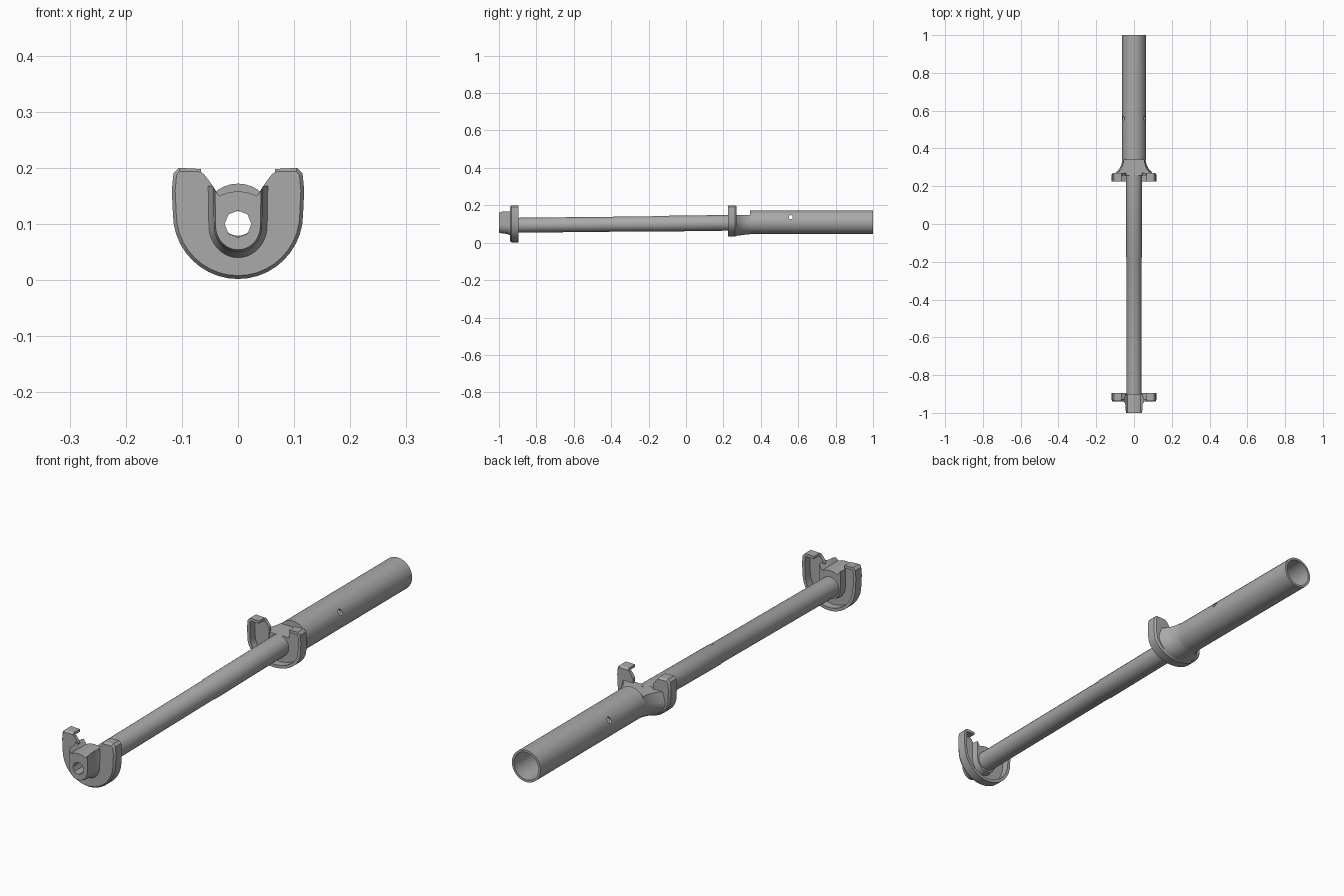
import bpy, bmesh
from math import sin, cos, pi, radians

cube = bpy.data.objects.get("Cube")
if cube:
    bpy.data.objects.remove(cube, do_unlink=True)

steel = bpy.data.materials.new("grey steel")
steel.use_nodes = True
GREY = (0.4, 0.4, 0.4, 1)
steel.diffuse_color = GREY
steel.node_tree.nodes["Principled BSDF"].inputs["Base Color"].default_value = GREY


def loft(name, rings, closed=False):
    """Skin a row of closed rings; cap the ends unless the row is a loop."""
    bm = bmesh.new()
    rows = [[bm.verts.new(p) for p in ring] for ring in rings]
    n = len(rows[0])
    pairs = list(zip(rows, rows[1:])) + ([(rows[-1], rows[0])] if closed else [])
    for a, b in pairs:
        for i in range(n):
            j = (i + 1) % n
            bm.faces.new((a[i], a[j], b[j], b[i]))
    if not closed:
        bm.faces.new(rows[0])
        bm.faces.new(rows[-1])
    bmesh.ops.recalc_face_normals(bm, faces=bm.faces)
    mesh = bpy.data.meshes.new(name)
    bm.to_mesh(mesh)
    bm.free()
    mesh.materials.append(steel)
    obj = bpy.data.objects.new(name, mesh)
    bpy.context.collection.objects.link(obj)
    return obj


def circle(r, y, z, sides):
    return [(r * cos(2 * pi * i / sides), y, z + r * sin(2 * pi * i / sides))
            for i in range(sides)]


def pipe(name, profile, sides):
    """Hollow turned part along y from a closed profile of (radius, y, centre z)."""
    return loft(name, [circle(r, y, z, sides) for r, y, z in profile], closed=True)


def cut(obj, cutter):
    mod = obj.modifiers.new("cut", 'BOOLEAN')
    mod.operation, mod.solver, mod.object = 'DIFFERENCE', 'EXACT', cutter
    bpy.context.view_layer.update()
    bpy.context.view_layer.objects.active = obj
    bpy.ops.object.modifier_apply(modifier=mod.name)
    bpy.data.objects.remove(cutter, do_unlink=True)


ARC = 20


def guard(name, y, direction, bottom):
    """U-shaped dished guard: plate at y, rim and tip lips running in direction."""
    # Stations hold the outer edge, rim inner edge and plate inner edge
    horn = [((.066, .198), (.066, .188), (.060, .188)),
            ((.105, .200), (.103, .188), (.056, .183)),
            ((.115, .190), (.104, .184), (.050, .175)),
            ((.118, .160), (.106, .160), (.044, .166))]
    stations = list(horn)
    for i in range(ARC + 1):
        a = pi * i / ARC
        c, s = cos(a), sin(a)
        stations.append(((.116 * c, .118 - (.118 - bottom) * s),
                         (.104 * c, .118 - (.106 - bottom) * s),
                         (.042 * c, .100 - .042 * s)))
    stations += [tuple((-x, z) for x, z in st) for st in reversed(horn)]
    rings = []
    for outer, rim, inner in stations:
        mid = [(o + r) / 2 for o, r in zip(outer, rim)]
        section = [(inner, 0), (mid, 0), (outer, .008), (outer, .045),
                   (rim, .045), (rim, .014), (inner, .014)]
        rings.append([(p[0], y + direction * d, p[1]) for p, d in section])
    return loft(name, rings)


def u_ring(y, half, bottom, centre, top):
    """U outline with a rounded bottom, closed by the right half of a top profile."""
    arc = [(half * cos(pi * i / ARC), centre - (centre - bottom) * sin(pi * i / ARC))
           for i in range(ARC + 1)]
    left = [(-x, z) for x, z in top]
    right = [(x, z) for x, z in reversed(top)]
    return [(x, y, z) for x, z in arc + left + right]


# Guards, dished towards each other
parts = [guard("front_guard", -.94, 1, .002), guard("rear_guard", .27, -1, .033)]

# Front hub with a shallow saddle on top and a faceted bore
hub_rings = []
for y, half, bottom, rise in ((-1, .040, .054, .160), (-.985, .043, .050, .166),
                              (-.955, .044, .047, .168), (-.94, .052, .040, .168),
                              (-.90, .046, .046, .168)):
    top = [(.045 * half / .044, rise), (.034, .150), (.018, .156), (.004, .158)]
    hub_rings.append(u_ring(y, half, bottom, .097, top))
hub = loft("front_hub", hub_rings)
cut(hub, loft("bore_cutter", [circle(.024, y, .1, 8) for y in (-1.1, -.8)]))
parts.append(hub)

# Flared collar between the rear guard and the tube
collar_rings = [u_ring(y, half, bottom, .109, [(half * .88, .148)])
                for y, half, bottom in ((.258, .108, .036), (.272, .096, .037),
                                        (.288, .080, .039), (.308, .069, .042),
                                        (.328, .063, .044), (.346, .061, .046))]
collar = loft("flared_collar", collar_rings)
cut(collar, loft("collar_cutter", [circle(.030, y, .107, 24) for y in (.2, .4)]))
parts.append(collar)

# Long hollow shaft, slightly rising and stepped
parts.append(pipe("shaft", [(.030, -.93, .093), (.040, -.93, .093), (.040, -.18, .101),
                            (.042, -.175, .101), (.042, .275, .107), (.030, .275, .107)], 24))

# Rear tube with an open end and two small side holes
tube = pipe("rear_tube", [(.030, .342, .109), (.063, .342, .109), (.063, 1, .109),
                          (.054, 1, .109), (.054, .38, .109), (.030, .38, .109)], 32)
drill = loft("drill_cutter", [[(x, y, z) for y, _, z in
                               [(.56 + .011 * cos(a * pi / 6), 0, .137 + .011 * sin(a * pi / 6))
                                for a in range(12)]] for x in (-.2, .2)])
cut(tube, drill)
parts.append(tube)

# Smooth shading with crisp edges
bpy.ops.object.select_all(action='DESELECT')
for obj in parts:
    obj.select_set(True)
bpy.context.view_layer.objects.active = parts[0]
bpy.ops.object.shade_smooth_by_angle(angle=radians(30))
